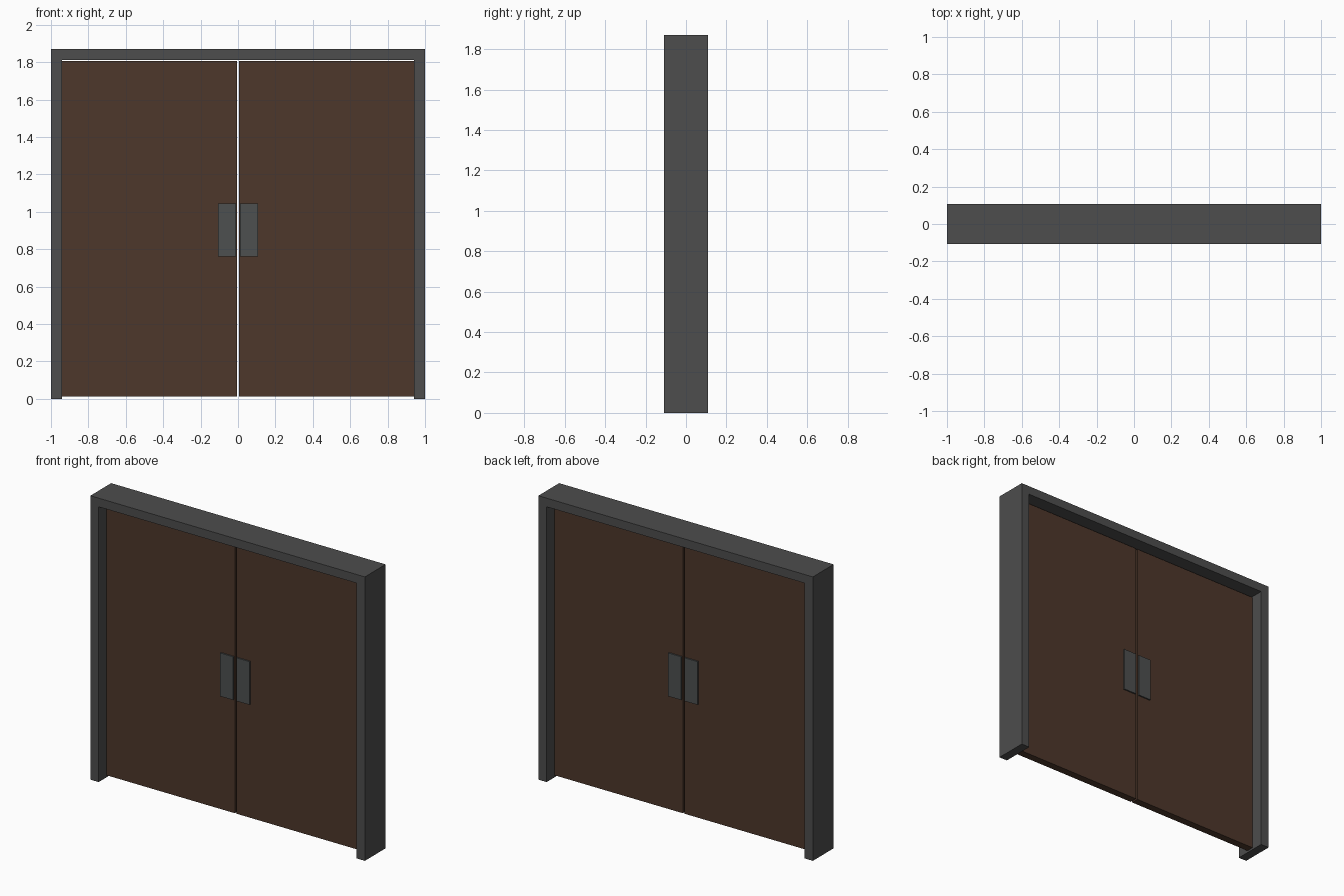
import bpy, bmesh

if "Cube" in bpy.data.objects:
    bpy.data.objects.remove(bpy.data.objects["Cube"])

def material(name, rgb):
    m = bpy.data.materials.new(name)
    m.diffuse_color = (*rgb, 1)
    m.use_nodes = True
    m.node_tree.nodes["Principled BSDF"].inputs["Base Color"].default_value = m.diffuse_color
    return m

def box(name, lo, hi, mat):
    bm = bmesh.new()
    bmesh.ops.create_cube(bm, size=1)
    for v in bm.verts:
        v.co = [(a + b) / 2 + c * (b - a) for a, b, c in zip(lo, hi, v.co)]
    return finish(name, bm, mat)

def finish(name, bm, mat):
    bmesh.ops.recalc_face_normals(bm, faces=bm.faces)
    me = bpy.data.meshes.new(name)
    bm.to_mesh(me)
    bm.free()
    me.materials.append(mat)
    ob = bpy.data.objects.new(name, me)
    bpy.context.collection.objects.link(ob)
    return ob

steel = material("dark_steel", (0.075, 0.075, 0.075))
wood = material("dark_wood", (0.075, 0.038, 0.024))
plate = material("push_plate", (0.075, 0.08, 0.08))

H, D, T = 1.87, 0.108, 0.06      # frame height, half depth, bar width

# Door frame: one U-shaped profile extruded through the wall depth
outline = [(-1, 0), (-1, H), (1, H), (1, 0), (1 - T, 0),
           (1 - T, H - T + 0.003), (T - 1, H - T + 0.003), (T - 1, 0)]
bm = bmesh.new()
face = bm.faces.new([bm.verts.new((x, -D, z)) for x, z in outline])
ext = bmesh.ops.extrude_face_region(bm, geom=[face], use_keep_orig=True)
for v in ext["geom"]:
    if isinstance(v, bmesh.types.BMVert):
        v.co.y = D
finish("door_frame", bm, steel)

# Door leaves with a push plate on both faces
for side, s in (("left", -1), ("right", 1)):
    def span(a, b):
        return sorted((s * a, s * b))
    x0, x1 = span(0.006, 1 - T)
    box(side + "_door_leaf", (x0, -0.025, 0.013), (x1, 0.025, 1.807), wood)
    x0, x1 = span(0.012, 0.107)
    for face_name, y0, y1 in (("front", -0.034, -0.024), ("back", 0.024, 0.034)):
        box(f"{side}_{face_name}_push_plate", (x0, y0, 0.76), (x1, y1, 1.045), plate)
